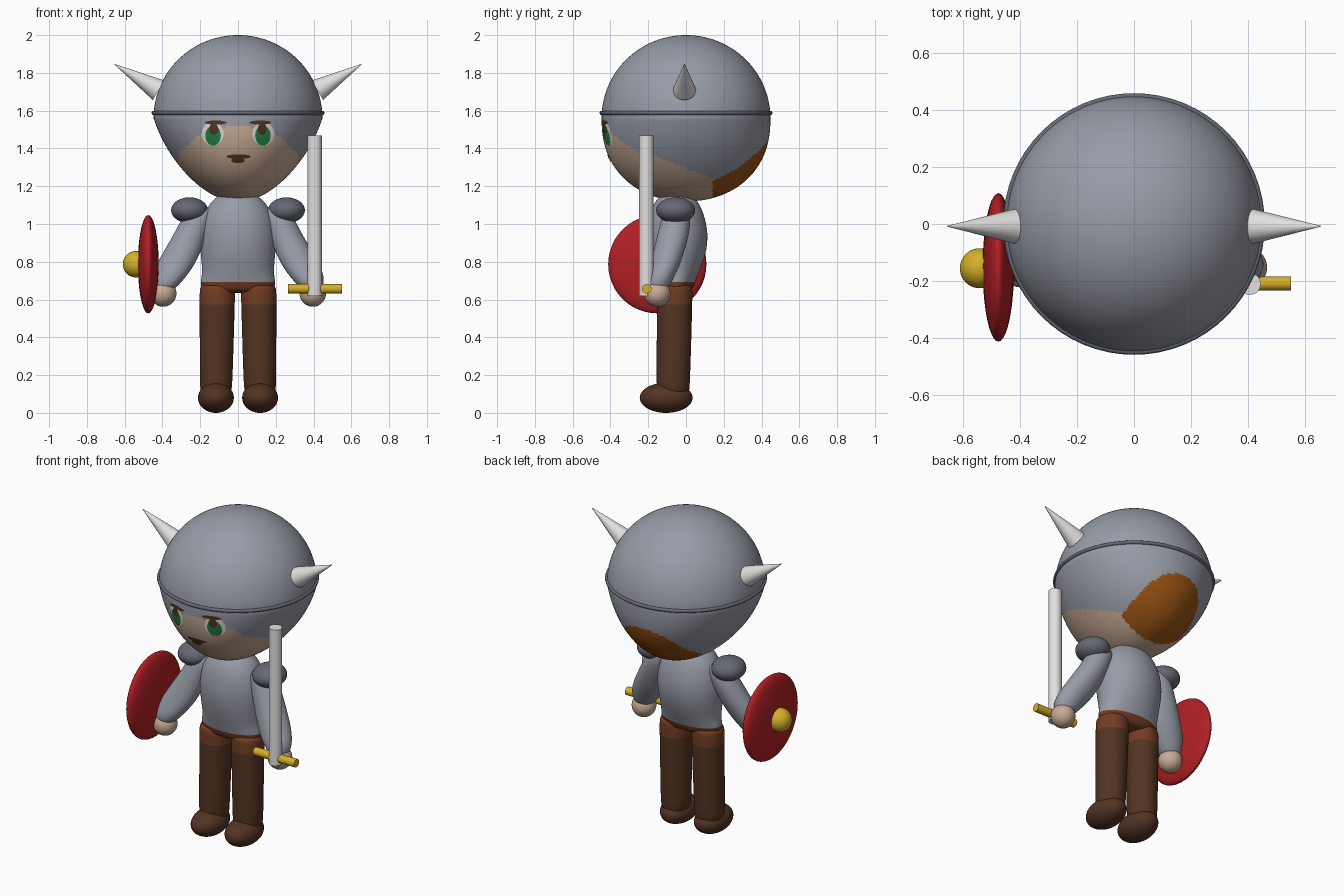
import bpy, bmesh
from math import sin, cos, pi, sqrt
from mathutils import Vector

if "Cube" in bpy.data.objects:
    bpy.data.objects.remove(bpy.data.objects["Cube"])


def make_material(name, rgb):
    m = bpy.data.materials.new(name)
    m.use_nodes = True
    m.diffuse_color = (*rgb, 1)
    bsdf = next(n for n in m.node_tree.nodes if n.type == 'BSDF_PRINCIPLED')
    bsdf.inputs["Base Color"].default_value = (*rgb, 1)
    bsdf.inputs["Roughness"].default_value = 0.7
    return m


STEEL = make_material("steel_grey", (0.31, 0.33, 0.385))
DARK_STEEL = make_material("dark_steel", (0.13, 0.14, 0.175))
SKIN = make_material("skin", (0.58, 0.41, 0.30))
HAIR = make_material("orange_hair", (0.32, 0.085, 0.006))
BONE = make_material("pale_white", (0.76, 0.75, 0.74))
RED = make_material("shield_red", (0.44, 0.014, 0.018))
GOLD = make_material("gold", (0.66, 0.43, 0.022))
BELT = make_material("belt_brown", (0.17, 0.045, 0.017))
BROWN = make_material("dark_brown", (0.085, 0.034, 0.016))
GREEN = make_material("eye_green", (0.015, 0.22, 0.06))


def finish(name, bm, mats, rule=None, closed=True):
    """Turn a bmesh into a smooth object; rule picks a material per face."""
    if closed:
        bmesh.ops.recalc_face_normals(bm, faces=bm.faces)
    for f in bm.faces:
        f.smooth = True
        if rule:
            f.material_index = rule(f.calc_center_median())
    me = bpy.data.meshes.new(name)
    bm.to_mesh(me)
    bm.free()
    for m in mats:
        me.materials.append(m)
    ob = bpy.data.objects.new(name, me)
    bpy.context.collection.objects.link(ob)
    return ob


def loft(name, rings, mats, rule=None, segs=24, subdiv=2):
    """Closed skin over horizontal ellipses given as (z, cx, cy, rx, ry)."""
    bm = bmesh.new()
    loops = [[bm.verts.new((cx + rx * cos(2 * pi * i / segs),
                            cy + ry * sin(2 * pi * i / segs), z))
              for i in range(segs)] for z, cx, cy, rx, ry in rings]
    for a, b in zip(loops, loops[1:]):
        for i in range(segs):
            j = (i + 1) % segs
            bm.faces.new((a[i], a[j], b[j], b[i]))
    bm.faces.new(loops[0])
    bm.faces.new(loops[-1])
    ob = finish(name, bm, mats, rule)
    if subdiv:
        mod = ob.modifiers.new("smooth", 'SUBSURF')
        mod.levels = mod.render_levels = subdiv
    return ob


def ellipsoid(name, centre, radii, mat):
    bm = bmesh.new()
    bmesh.ops.create_uvsphere(bm, u_segments=40, v_segments=24, radius=1)
    bmesh.ops.scale(bm, vec=radii, verts=bm.verts)
    bmesh.ops.translate(bm, vec=centre, verts=bm.verts)
    return finish(name, bm, [mat])


def rod(name, start, end, r1, r2, mat):
    """Cylinder or cone from start to end, sharp at the caps."""
    a, b = Vector(start), Vector(end)
    bm = bmesh.new()
    bmesh.ops.create_cone(bm, cap_ends=True, segments=32, radius1=r1,
                          radius2=r2, depth=(b - a).length)
    turn = (b - a).to_track_quat('Z', 'Y').to_matrix()
    bmesh.ops.rotate(bm, matrix=turn, verts=bm.verts)
    bmesh.ops.translate(bm, vec=(a + b) / 2, verts=bm.verts)
    ob = finish(name, bm, [mat])
    for e in ob.data.edges:
        na, nb = [p.normal for p in ob.data.polygons
                  if set(e.vertices) <= set(p.vertices)][:2]
        e.use_edge_sharp = na.angle(nb, 0) > 0.8
    return ob


# Head: rounded dome above, jaw narrowing sideways below
HEAD_Z, HEAD_H, HEAD_R = 1.56, 0.44, 0.447


def head_radii(z):
    u = min(1, abs(z - HEAD_Z) / HEAD_H)
    if z > HEAD_Z:
        r = HEAD_R * sqrt(1 - u * u)
        return r, r
    r = HEAD_R * (1 - u ** 2.3) ** 0.476
    return r * (1 - 0.33 * u), r


def head_paint(p):
    if p.y > 0.14 and p.z < 1.23 + 0.35 * (p.y - 0.14) + 1.2 * (p.y - 0.14) ** 2:
        return 2
    brow = 1.295 - 0.38 * p.y + 0.35 * max(0, -p.y - 0.3)
    return 1 if p.z < brow else 0


head_rings = []
for k in range(101):
    z = HEAD_Z - HEAD_H * cos(pi * (0.004 + 0.992 * k / 100))
    head_rings.append((z, 0, 0, *head_radii(z)))
loft("head", head_rings, [STEEL, SKIN, HAIR], head_paint, segs=160, subdiv=0)

# Helmet rim
bpy.ops.mesh.primitive_torus_add(location=(0, 0, 1.588), major_radius=0.447,
                                 minor_radius=0.011, major_segments=64,
                                 minor_segments=10)
rim = bpy.context.object
rim.name = "helmet_rim"
rim.data.materials.append(DARK_STEEL)
bpy.ops.object.shade_smooth()


# Face details: thin elliptical plates hugging the head
def face_plate(name, x, z, rx, rz, lift, mat, segs=28, steps=4):
    bm = bmesh.new()

    def on_head(px, pz):
        a, b = head_radii(pz)
        return bm.verts.new((px, -b * sqrt(max(0, 1 - (px / a) ** 2)) - lift, pz))

    hub = on_head(x, z)
    prev = None
    for s in range(1, steps + 1):
        t = s / steps
        ring = [on_head(x + rx * t * cos(2 * pi * i / segs),
                        z + rz * t * sin(2 * pi * i / segs)) for i in range(segs)]
        for i in range(segs):
            j = (i + 1) % segs
            if prev:
                bm.faces.new((prev[i], ring[i], ring[j], prev[j]))
            else:
                bm.faces.new((hub, ring[i], ring[j]))
        prev = ring
    finish(name, bm, [mat], closed=False)


face_plate("moustache", 0.003, 1.357, 0.065, 0.012, 0.004, BROWN)
face_plate("mouth", 0.0, 1.337, 0.036, 0.015, 0.004, BROWN)

for side, s in (("left", 1), ("right", -1)):
    face_plate(side + "_eye_white", s * 0.134, 1.478, 0.058, 0.062, 0.003, BONE)
    face_plate(side + "_iris", s * 0.132, 1.468, 0.041, 0.053, 0.005, GREEN)
    face_plate(side + "_pupil", s * 0.128, 1.502, 0.024, 0.03, 0.007, BROWN)
    face_plate(side + "_eyebrow", s * 0.118, 1.537, 0.058, 0.011, 0.006, BROWN)

    # Horn
    rod(side + "_horn", (s * 0.42, -0.008, 1.708), (s * 0.652, -0.008, 1.845),
        0.06, 0.002, BONE)

    # Shoulder guard, sleeve and hand
    ellipsoid(side + "_shoulder_guard", (s * 0.257, -0.055, 1.073),
              (0.097, 0.103, 0.068), DARK_STEEL)
    loft(side + "_arm", [(1.09, s * 0.19, -0.05, 0.06, 0.05),
                         (1.05, s * 0.21, -0.052, 0.08, 0.075),
                         (0.97, s * 0.238, -0.06, 0.087, 0.085),
                         (0.80, s * 0.322, -0.105, 0.106, 0.082),
                         (0.72, s * 0.367, -0.138, 0.092, 0.076),
                         (0.665, s * 0.387, -0.15, 0.064, 0.062),
                         (0.65, s * 0.39, -0.15, 0.04, 0.04)], [STEEL])
    ellipsoid(side + "_hand", (s * 0.396, -0.152, 0.632), (0.07, 0.07, 0.07), SKIN)

    # Leg with belt-coloured top, and boot
    loft(side + "_leg", [(0.68, s * 0.108, -0.06, 0.085, 0.085),
                         (0.66, s * 0.109, -0.06, 0.094, 0.095),
                         (0.61, s * 0.11, -0.06, 0.095, 0.095),
                         (0.35, s * 0.113, -0.064, 0.09, 0.092),
                         (0.15, s * 0.116, -0.068, 0.087, 0.089),
                         (0.07, s * 0.117, -0.068, 0.08, 0.085)],
         [BROWN, BELT], lambda p: int(p.z > 0.61))
    ellipsoid(side + "_boot", (s * 0.117, -0.105, 0.08), (0.095, 0.14, 0.08), BROWN)

# Torso with belt at the hips
loft("torso", [(0.635, 0, -0.058, 0.15, 0.06),
               (0.65, 0, -0.058, 0.192, 0.094),
               (0.69, 0, -0.056, 0.203, 0.103),
               (0.74, 0, -0.052, 0.188, 0.122),
               (0.84, 0, -0.047, 0.2, 0.155),
               (0.95, 0, -0.046, 0.206, 0.167),
               (1.06, 0, -0.05, 0.183, 0.145),
               (1.13, 0, -0.05, 0.135, 0.11),
               (1.17, 0, -0.05, 0.07, 0.06)],
     [STEEL, BELT], lambda p: int(p.z < 0.69))

# Shield on the right arm
ellipsoid("shield", (-0.475, -0.152, 0.787), (0.055, 0.26, 0.26), RED)
ellipsoid("shield_boss", (-0.54, -0.155, 0.787), (0.07, 0.07, 0.07), GOLD)

# Sword in the left hand
rod("sword_blade", (0.406, -0.21, 0.62), (0.406, -0.21, 1.468), 0.038, 0.038, BONE)
rod("sword_guard", (0.265, -0.208, 0.657), (0.55, -0.208, 0.657), 0.025, 0.025, GOLD)
